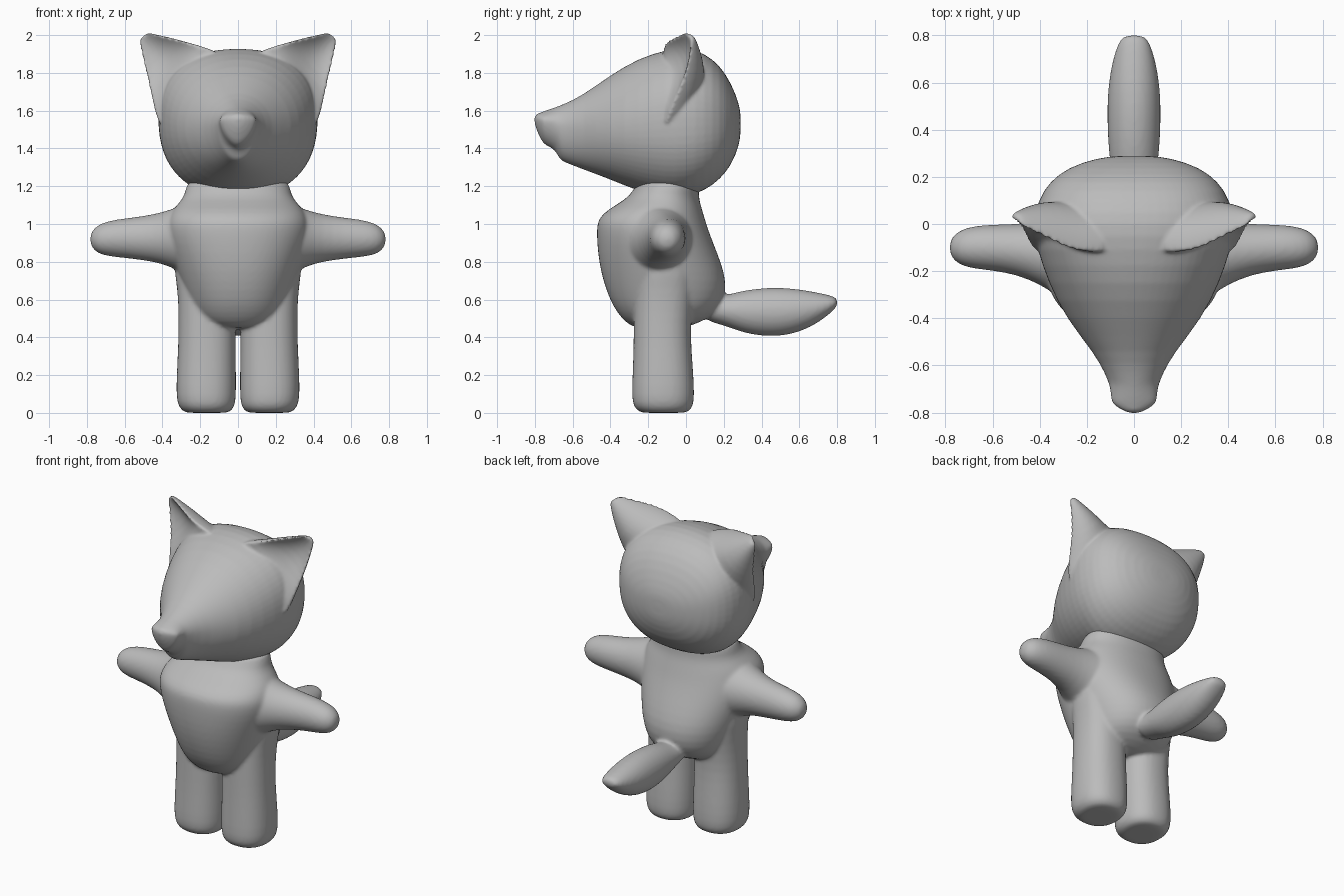
import bpy, bmesh, math
from mathutils import Vector

SEG = 32
grey = bpy.data.materials.new("plain grey")
grey.diffuse_color = (0.5, 0.5, 0.5, 1)


def oval(u0, u1, v0, v1, vw=None, power=2.0):
    """Rounded section between limits; vw is the level of the widest point."""
    vw = (v0 + v1) / 2 if vw is None else vw
    pts = []
    for i in range(SEG):
        a = 2 * math.pi * i / SEG
        c, s = math.cos(a), math.sin(a)
        c = math.copysign(abs(c) ** (2 / power), c)
        s = math.copysign(abs(s) ** (2 / power), s)
        pts.append(((u0 + u1) / 2 + c * (u1 - u0) / 2,
                    vw + s * ((v1 - vw) if s > 0 else (vw - v0))))
    return pts


def loft(bm, rings):
    loops = [[bm.verts.new(p) for p in ring] for ring in rings]
    for a, b in zip(loops, loops[1:]):
        for i in range(len(a)):
            j = (i + 1) % len(a)
            bm.faces.new((a[i], a[j], b[j], b[i]))
    bm.faces.new(loops[0])
    bm.faces.new(loops[-1])


def soft_object(name, bm, voxel, rounds):
    """Fuse the overlapping parts into one smooth skin."""
    bmesh.ops.recalc_face_normals(bm, faces=bm.faces)
    me = bpy.data.meshes.new(name)
    bm.to_mesh(me)
    bm.free()
    me.materials.append(grey)
    ob = bpy.data.objects.new(name, me)
    bpy.context.collection.objects.link(ob)
    sub = ob.modifiers.new("round", 'SUBSURF')
    sub.levels = sub.render_levels = 1
    rem = ob.modifiers.new("fuse", 'REMESH')
    rem.mode = 'VOXEL'
    rem.voxel_size = voxel
    rem.use_smooth_shade = True
    smo = ob.modifiers.new("blend", 'SMOOTH')
    smo.factor = 0.5
    smo.iterations = rounds
    return ob


# ---- body: torso, arms, legs and tail
bm = bmesh.new()

# torso: height, half width, front, back
torso = [(0.445, 0.11, -0.27, -0.02), (0.48, 0.20, -0.32, 0.08), (0.53, 0.245, -0.365, 0.16),
         (0.60, 0.275, -0.405, 0.205), (0.70, 0.31, -0.44, 0.215), (0.80, 0.34, -0.462, 0.185),
         (0.90, 0.37, -0.472, 0.145), (0.98, 0.38, -0.474, 0.115), (1.03, 0.37, -0.465, 0.10),
         (1.08, 0.345, -0.41, 0.085), (1.13, 0.295, -0.32, 0.07), (1.18, 0.275, -0.275, 0.068),
         (1.25, 0.275, -0.25, 0.068)]
loft(bm, [[(x, y, z) for x, y in oval(-w, w, f, b, power=2.2)] for z, w, f, b in torso])

# arm: distance out, front, back, bottom, top
arm = [(0.18, -0.36, 0.06, 0.69, 1.13), (0.25, -0.345, 0.045, 0.72, 1.115),
       (0.32, -0.31, 0.025, 0.755, 1.09), (0.40, -0.255, 0.008, 0.79, 1.062),
       (0.50, -0.215, 0.0, 0.808, 1.042), (0.60, -0.198, -0.002, 0.82, 1.03),
       (0.68, -0.19, -0.008, 0.828, 1.018), (0.74, -0.175, -0.025, 0.842, 0.998),
       (0.772, -0.145, -0.055, 0.872, 0.965), (0.782, -0.12, -0.08, 0.90, 0.94)]
# leg: height, inner side, outer side, front, back
leg = [(0.0, 0.07, 0.26, -0.22, -0.02), (0.003, 0.045, 0.285, -0.245, 0.01),
       (0.03, 0.018, 0.314, -0.277, 0.036), (0.08, 0.010, 0.328, -0.288, 0.045),
       (0.20, 0.010, 0.325, -0.283, 0.04), (0.35, 0.013, 0.317, -0.278, 0.028),
       (0.47, 0.012, 0.315, -0.277, 0.026), (0.60, 0.02, 0.316, -0.275, 0.04),
       (0.72, 0.04, 0.33, -0.265, 0.05), (0.84, 0.06, 0.35, -0.25, 0.04)]
for side in (-1, 1):
    loft(bm, [[(side * x, y, z) for y, z in oval(f, b, lo, hi)] for x, f, b, lo, hi in arm])
    loft(bm, [[(side * x, y, z) for x, y in oval(i, o, f, b, power=2.3)] for z, i, o, f, b in leg])

# tail: distance back, half width, bottom, top
tail = [(0.08, 0.09, 0.49, 0.62), (0.20, 0.094, 0.465, 0.62), (0.28, 0.104, 0.432, 0.642),
        (0.36, 0.111, 0.412, 0.657), (0.46, 0.114, 0.403, 0.664), (0.56, 0.112, 0.415, 0.66),
        (0.66, 0.099, 0.452, 0.645), (0.74, 0.078, 0.506, 0.628), (0.785, 0.06, 0.547, 0.616),
        (0.803, 0.03, 0.57, 0.60)]
loft(bm, [[(x, y, z) for x, z in oval(-w, w, lo, hi)] for y, w, lo, hi in tail])
soft_object("body", bm, 0.011, 6)

# ---- head: skull with pointed snout, and ears
bm = bmesh.new()

# skull: depth, half width, bottom, widest level, top, squareness
skull = [(-0.805, 0.025, 1.53, 1.56, 1.578, 2), (-0.765, 0.095, 1.435, 1.55, 1.592, 1.7),
         (-0.74, 0.097, 1.412, 1.55, 1.602, 1.7), (-0.69, 0.102, 1.395, 1.54, 1.618, 1.8),
         (-0.672, 0.11, 1.34, 1.52, 1.626, 1.9), (-0.64, 0.12, 1.325, 1.52, 1.638, 2),
         (-0.55, 0.168, 1.29, 1.51, 1.68, 2),
         (-0.40, 0.29, 1.235, 1.51, 1.79, 2), (-0.25, 0.365, 1.17, 1.53, 1.88, 2.1),
         (-0.10, 0.415, 1.135, 1.56, 1.925, 2.3), (0.0, 0.43, 1.14, 1.57, 1.935, 2.4),
         (0.10, 0.41, 1.175, 1.57, 1.905, 2.4), (0.18, 0.36, 1.235, 1.56, 1.84, 2.4),
         (0.24, 0.28, 1.31, 1.55, 1.745, 2.3), (0.28, 0.16, 1.41, 1.54, 1.64, 2.2),
         (0.29, 0.06, 1.48, 1.53, 1.58, 2)]
loft(bm, [[(x, y, z) for x, z in oval(-w, w, lo, hi, mid, p)]
          for y, w, lo, mid, hi, p in skull])

# ear: inner edge point, outer edge point, hollow depth (minus = full), back bulge
ear = [((0.04, -0.10, 1.88), (0.41, -0.13, 1.46), -0.06, 0.20),
       ((0.14, -0.12, 1.925), (0.44, -0.09, 1.59), -0.03, 0.20),
       ((0.24, -0.12, 1.955), (0.465, -0.04, 1.70), 0.04, 0.18),
       ((0.34, -0.08, 1.983), (0.487, -0.005, 1.80), 0.05, 0.13),
       ((0.42, -0.04, 2.002), (0.508, 0.015, 1.89), 0.03, 0.08),
       ((0.465, -0.015, 2.012), (0.522, 0.025, 1.955), 0.008, 0.045),
       ((0.49, 0.0, 2.012), (0.522, 0.03, 1.985), 0.0, 0.025)]
back = Vector((-0.25, 1, 0)).normalized()
for side in (-1, 1):
    rings = []
    for inner, outer, hollow, bulge in ear:
        a, b = Vector(inner), Vector(outer)
        ring = []
        for i in range(SEG):
            t = 2 * math.pi * i / SEG
            s = math.sin(t)
            p = (a + b) / 2 + (b - a) / 2 * math.cos(t)
            p += back * (s * bulge if s > 0 else s * s * hollow)
            ring.append((side * p.x, p.y, p.z))
        rings.append(ring)
    loft(bm, rings)
soft_object("head", bm, 0.009, 5)
